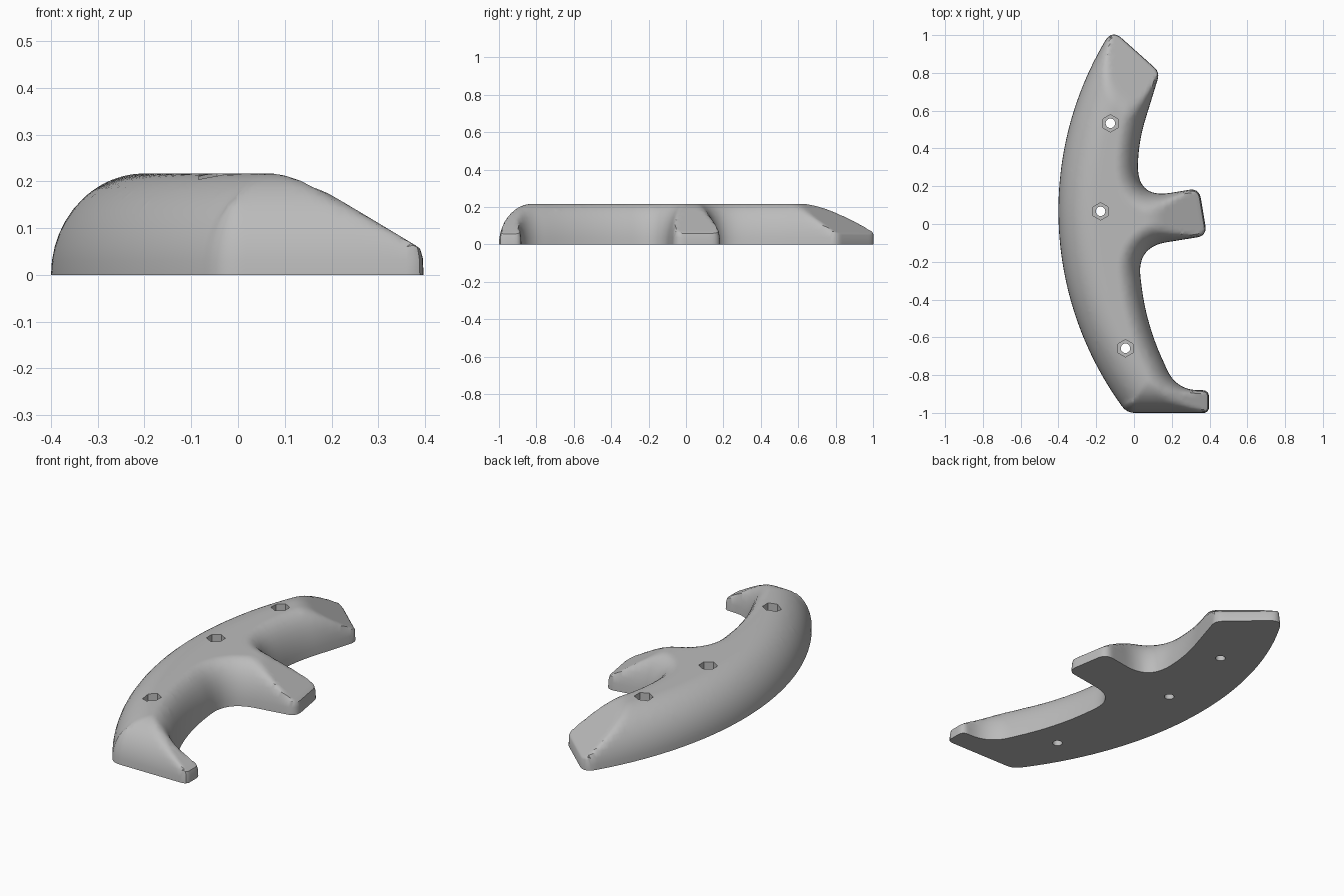
import bpy, bmesh, math
from mathutils import Vector, Matrix
from mathutils.geometry import delaunay_2d_cdt
from mathutils.kdtree import KDTree

HEIGHT = 0.217
STEP = 0.015

if "Cube" in bpy.data.objects:
    bpy.data.objects.remove(bpy.data.objects["Cube"])

grey = bpy.data.materials.new("plain grey")
grey.use_nodes = True
colour = (0.5, 0.5, 0.5, 1)
grey.diffuse_color = colour
grey.node_tree.nodes["Principled BSDF"].inputs["Base Color"].default_value = colour


def resample(points, step):
    """Even spacing along a closed polyline."""
    out, carry = [], 0.0
    for a, b in zip(points, points[1:] + points[:1]):
        length = (b - a).length
        while carry < length:
            out.append(a.lerp(b, carry / length))
            carry += step
        carry -= length
    if (out[-1] - out[0]).length < step * 0.5:
        out.pop()
    return out


# Footprint: curved back, then filleted corners (x, y, fillet length)
path = []
for i in range(81):
    a = 0.53 - 1.152 * i / 80
    path.append(Vector((1.36 - 1.76 * math.cos(a), 0.07 + 1.76 * math.sin(a))))
corners = [
    (-0.04, -1, 0.045), (0.397, -1, 0.03), (0.397, -0.88, 0.035),   # hook
    (0.224, -0.88, 0.12), (0.064, -0.525, 0.2), (0.015, -0.122, 0.16),
    (0.387, -0.062, 0.055), (0.345, 0.19, 0.055),                   # prong
    (0.015, 0.135, 0.18), (0.025, 0.44, 0.12),
    (0.137, 0.803, 0.04), (-0.117, 1.03, 0.07)]                     # slanted end
ring = [path[-1]] + [Vector(c[:2]) for c in corners] + [path[0]]
for k, (x, y, cut) in enumerate(corners, 1):
    p = ring[k]
    a = p + (ring[k - 1] - p).normalized() * cut
    b = p + (ring[k + 1] - p).normalized() * cut
    for i in range(13):
        t = i / 12
        path.append(a * (1 - t) ** 2 + p * (2 * t * (1 - t)) + b * t * t)
outline = resample(path, STEP)
count = len(outline)


# Edge rounding width for each stretch of the footprint
def rounding(p):
    if p.y < -0.955 and p.x < 0.37:
        return 0.18
    if p.x * 0.66 + p.y * 0.75 > 0.665:
        return 0.05
    if (p - Vector((1.36, 0.07))).length > 1.74:
        return 0.2
    return 0.12


def tree_of(points):
    tree = KDTree(len(points))
    for i, p in enumerate(points):
        tree.insert(p.to_3d(), i)
    tree.balance()
    return tree


groups = {}
for p in outline:
    groups.setdefault(rounding(p), []).append(p)
trees = {r: tree_of(pts) for r, pts in groups.items()}
whole = tree_of(outline)


def soft_min(a, b, k=0.03):
    h = max(k - abs(a - b), 0) / k
    return min(a, b) - h * h * k / 4


def height(p):
    if whole.find(p.to_3d())[2] < 1e-4:
        return 0.0
    z = HEIGHT
    for r, tree in trees.items():
        d = min(tree.find(p.to_3d())[2] / r, 1)
        z = min(z, HEIGHT * math.sqrt(1 - (1 - d) ** 2))
    # sloping facets over the slanted end, the prong and the hook
    end = 0.055 + 0.63 * (0.693 - p.x * 0.66 - p.y * 0.75)
    tip = 0.37 - p.x - 0.17 * p.y if p.y > -0.5 else 0.385 - p.x
    for facet in (end, 0.06 + 0.6 * tip):
        z = soft_min(z, max(facet, 0.02))
    return max(z, 0.002)


# Sample points: rings following the edge, then a regular interior
points = list(outline)
for angle in range(8, 64, 8):
    d = 0.2 * (1 - math.cos(math.radians(angle)))
    for i, p in enumerate(outline):
        t = (outline[(i + 1) % count] - outline[i - 1]).normalized()
        q = p + Vector((-t.y, t.x)) * d
        if whole.find(q.to_3d())[2] > d * 0.98:
            points.append(q)
edge_tree = tree_of(points)
for i in range(-30, 31):
    for j in range(-72, 73):
        q = Vector((i * STEP + (j % 2) * STEP / 2, j * STEP * 0.95))
        if edge_tree.find(q.to_3d())[2] > STEP * 0.7:
            points.append(q)

verts, _, faces, *_ = delaunay_2d_cdt(points, [], [list(range(count))], 1, 1e-5)

# Body: domed top with a flat base
bm = bmesh.new()
made = [bm.verts.new((p.x, p.y, height(p))) for p in verts]
for f in faces:
    bm.faces.new([made[i] for i in f])
bmesh.ops.delete(bm, geom=[v for v in bm.verts if not v.link_faces], context='VERTS')
bmesh.ops.holes_fill(bm, edges=[e for e in bm.edges if e.is_boundary], sides=0)
bmesh.ops.recalc_face_normals(bm, faces=bm.faces[:])
mesh = bpy.data.meshes.new("grip_body")
bm.to_mesh(mesh)
bm.free()
body = bpy.data.objects.new("grip_body", mesh)
bpy.context.collection.objects.link(body)
mesh.materials.append(grey)


# Bolt holes: hexagonal pockets with round shafts through the base
def cutter(name, sides, radius, low, high):
    cut = bmesh.new()
    for x, y in ((-0.125, 0.533), (-0.177, 0.067), (-0.045, -0.658)):
        place = Matrix.Translation((x, y, (low + high) / 2)) @ Matrix.Rotation(math.pi / 2 * (sides == 6) * 0, 4, 'Z')
        bmesh.ops.create_cone(cut, cap_ends=True, segments=sides, radius1=radius,
                              radius2=radius, depth=high - low, matrix=place)
    data = bpy.data.meshes.new(name)
    cut.to_mesh(data)
    cut.free()
    data.materials.append(grey)
    obj = bpy.data.objects.new(name, data)
    bpy.context.collection.objects.link(obj)
    obj.hide_render = True
    return obj


bpy.context.view_layer.objects.active = body
body.select_set(True)
for tool in (cutter("bolt_pocket_cutter", 6, 0.046, 0.12, 0.4),
             cutter("bolt_shaft_cutter", 24, 0.025, -0.1, 0.3)):
    mod = body.modifiers.new(tool.name, 'BOOLEAN')
    mod.operation = 'DIFFERENCE'
    mod.solver = 'EXACT'
    mod.object = tool
    bpy.ops.object.modifier_apply(modifier=mod.name)
    bpy.data.objects.remove(tool)
bpy.ops.object.shade_smooth_by_angle(angle=math.radians(35))
